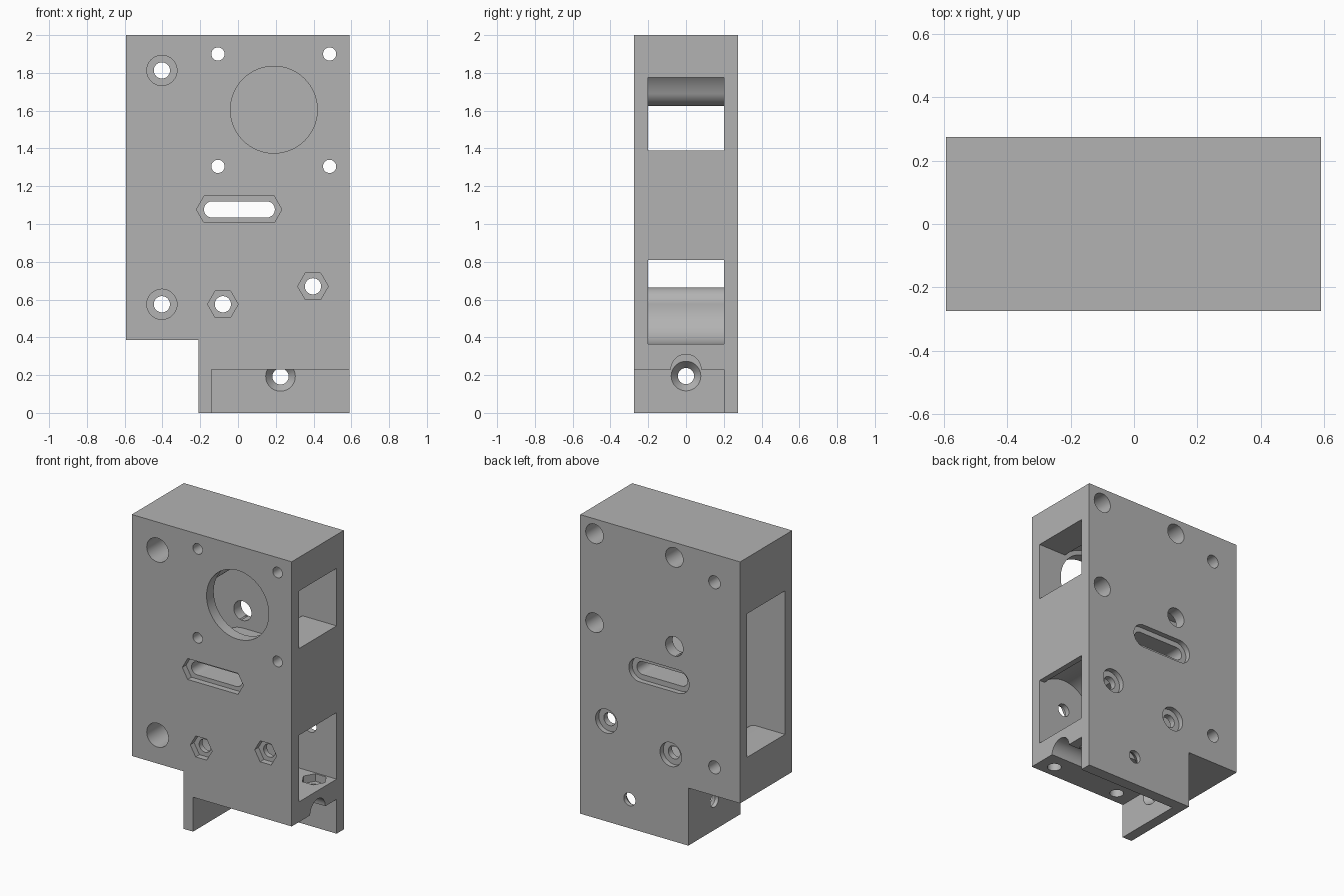
import bpy, bmesh, math
from mathutils import Vector

if "Cube" in bpy.data.objects:
    bpy.data.objects.remove(bpy.data.objects["Cube"])

grey = bpy.data.materials.new("mid_grey")
grey.diffuse_color = (0.45, 0.45, 0.45, 1)
grey.use_nodes = True
grey.node_tree.nodes["Principled BSDF"].inputs["Base Color"].default_value = grey.diffuse_color
PLACE = {"x": lambda a, b, t: (t, a, b),   # profile in y, z
         "y": lambda a, b, t: (a, t, b),   # profile in x, z
         "z": lambda a, b, t: (a, b, t)}   # profile in x, y


def arc(cx, cz, r, start, end, steps=24):
    angles = [math.radians(start + (end - start) * i / steps) for i in range(steps + 1)]
    return [(cx + r * math.cos(a), cz + r * math.sin(a)) for a in angles]


def ring(cx, cz, r, n=40):
    return arc(cx, cz, r, 0, 360, n)[:-1]


def solid(name, axis, t0, t1, lower, upper=None):
    """Loft a closed profile along an axis, optionally to a second profile."""
    bm = bmesh.new()
    f = PLACE[axis]
    a = [bm.verts.new(f(p[0], p[1], t0)) for p in lower]
    b = [bm.verts.new(f(p[0], p[1], t1)) for p in (upper or lower)]
    n = len(a)
    bm.faces.new(a)
    bm.faces.new(b[::-1])
    for i in range(n):
        bm.faces.new((a[i], b[i], b[(i + 1) % n], a[(i + 1) % n]))
    bmesh.ops.recalc_face_normals(bm, faces=bm.faces)
    me = bpy.data.meshes.new(name)
    bm.to_mesh(me)
    bm.free()
    ob = bpy.data.objects.new(name, me)
    me.materials.append(grey)
    bpy.context.collection.objects.link(ob)
    return ob


# Main housing: tall block with a lower left step
body = solid("housing", "y", -0.275, 0.275,
             [(-0.593, 2), (0.59, 2), (0.59, 0), (-0.21, 0), (-0.21, 0.385), (-0.593, 0.385)])


def cut(*args):
    c = solid("cutter", *args)
    m = body.modifiers.new("cut", "BOOLEAN")
    m.operation, m.solver, m.object = "DIFFERENCE", "EXACT", c
    bpy.context.view_layer.objects.active = body
    bpy.ops.object.modifier_apply(modifier=m.name)
    bpy.data.objects.remove(c)


def slot(x0, x1, z, r):
    return arc(x1, z, r, -90, 90) + arc(x0, z, r, 90, 270)


# Foot recess leaving a left leg and a back wall
cut("y", -0.4, 0.2, [(-0.14, -0.1), (0.7, -0.1), (0.7, 0.23), (-0.14, 0.23)])

# Inner belt chamber, open on the left and twice on the right
chamber = ([(-0.7, 1.625)] + arc(-0.149, 1.725, 0.1, -90, -19.5)
           + arc(0.19, 1.605, 0.26, 160.5, 40.8)
           + [(0.7, 1.775), (0.7, 1.39), (0.336, 1.39), (0.336, 1.19)]
           + arc(-0.1, 1.0, 0.19, 90, 270)
           + [(0.7, 0.81), (0.7, 0.365)]
           + arc(-0.08, 0.575, 0.21, -90, -180)
           + arc(-0.38, 0.575, 0.09, 0, 90)[1:] + [(-0.7, 0.665)])
cut("y", -0.2, 0.2, chamber)
cut("y", -0.2, 0.2, ring(0.395, 0.67, 0.21, 64))

# Motor opening and its four screw holes
cut("y", -0.4, -0.1, ring(0.19, 1.605, 0.23, 64))
for x in (-0.106, 0.485):
    for z in (1.305, 1.9):
        cut("y", -0.4, 0.4, ring(x, z, 0.035))
        cut("y", -0.1, 0.4, ring(x, z, 0.065))

# Mounting holes, deeply counterbored from the front
for z in (0.575, 1.813):
    cut("y", -0.4, 0.4, ring(-0.403, z, 0.043))
    cut("y", -0.4, 0.15, ring(-0.403, z, 0.08))

# Idler axles: hex pocket in front, round pocket behind
for x, z in ((-0.08, 0.575), (0.397, 0.67)):
    cut("y", -0.4, 0.4, ring(x, z, 0.043))
    cut("y", -0.4, -0.235, ring(x, z, 0.081, 6))
    cut("y", 0.24, 0.4, ring(x, z, 0.08))

# Adjustment slot with stepped ends
cut("y", -0.4, 0.4, slot(-0.137, 0.152, 1.077, 0.043))
cut("y", -0.4, -0.235, [(-0.22, 1.077), (-0.18, 1.147), (0.192, 1.147),
                        (0.232, 1.077), (0.192, 1.007), (-0.18, 1.007)])
cut("y", 0.24, 0.4, slot(-0.137, 0.152, 1.077, 0.078))

# Foot screws: tool channel, countersinks and holes
cut("x", -0.14, 0.7, ring(0, 0.23, 0.08))
cut("x", -0.4, 0, ring(0, 0.195, 0.043))
cut("x", -0.185, -0.138, ring(0, 0.195, 0.043), ring(0, 0.195, 0.08))
cut("y", 0.1, 0.4, ring(0.225, 0.193, 0.043))
cut("y", 0.198, 0.245, ring(0.225, 0.193, 0.08), ring(0.225, 0.193, 0.043))

# Vertical screws with nut pockets in the chamber floor
for x in (-0.02, 0.48):
    for y in (-0.19, 0.12):
        cut("z", 0.2, 0.366, ring(x, y, 0.043))
        cut("z", 0.315, 0.366, ring(x, y, 0.08, 6))

body.select_set(True)
bpy.context.view_layer.objects.active = body
bpy.ops.object.shade_smooth_by_angle(angle=math.radians(25))
